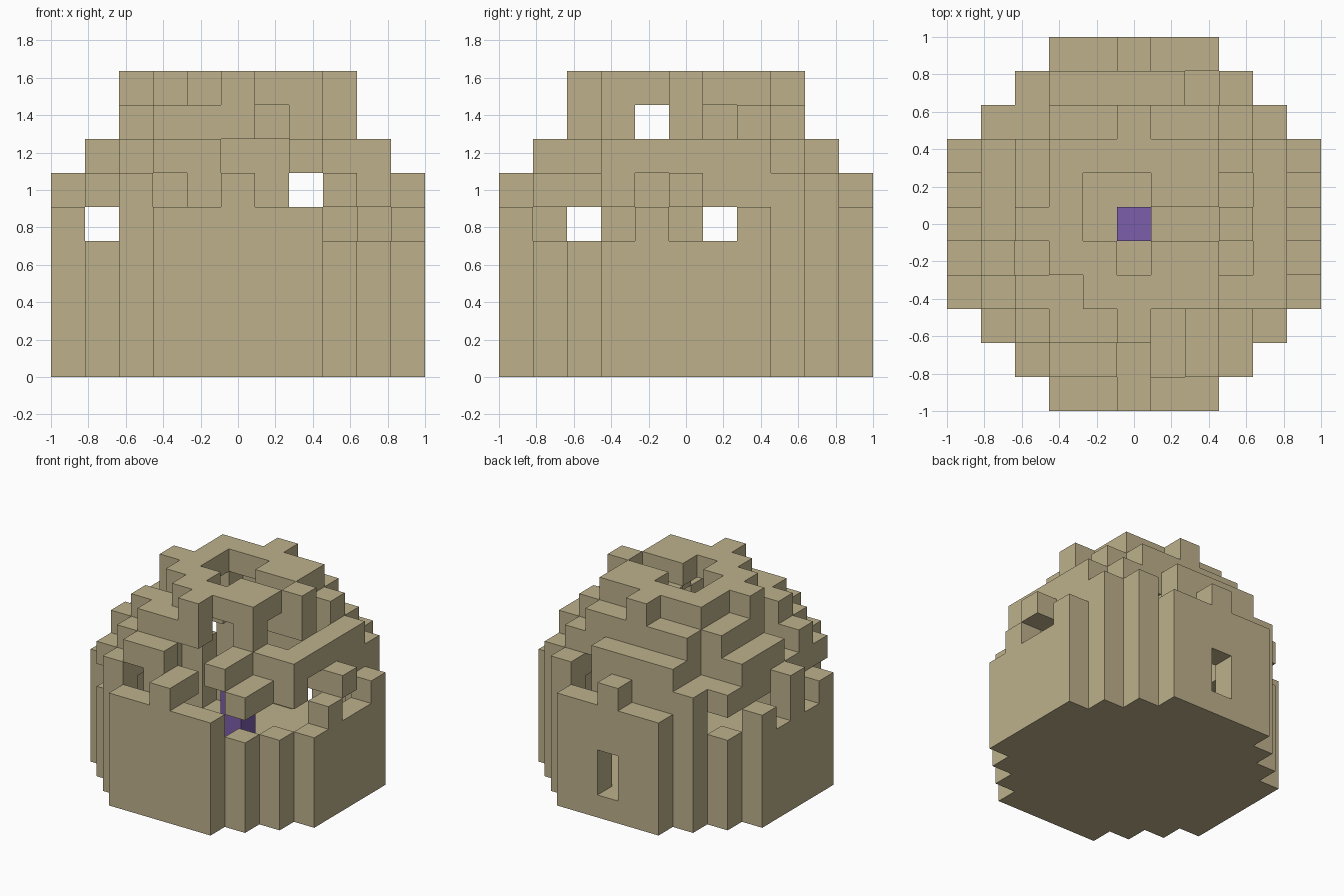
import bpy, bmesh
from mathutils import Vector

cube = bpy.data.objects.get("Cube")
if cube:
    bpy.data.objects.remove(cube)

S = 2 / 11  # block size


def material(name, rgb):
    m = bpy.data.materials.new(name)
    m.use_nodes = True
    m.diffuse_color = (*rgb, 1)
    bsdf = m.node_tree.nodes["Principled BSDF"]
    bsdf.inputs["Base Color"].default_value = (*rgb, 1)
    bsdf.inputs["Roughness"].default_value = 0.9
    return m


stone = material("sandy stone", (0.51, 0.44, 0.26))
purple = material("purple", (0.2, 0.11, 0.4))


def disc(limit):
    """Grid cells inside a stepped circle."""
    r = range(-5, 6)
    return {(i, j) for i in r for j in r if i * i + j * j <= limit}


def rim(cells):
    """Cells of a disc that touch its outside."""
    return {(i, j) for i, j in cells
            if not {(i + 1, j), (i - 1, j), (i, j + 1), (i, j - 1)} <= cells}


def corners(a, b):
    """A cell and its mirror images."""
    return {(x * a, y * b) for x in (-1, 1) for y in (-1, 1)}


def layer(cells, k):
    return {(i, j, k) for i, j in cells}


base = disc(29)
ring = rim(base)
arms5 = corners(5, 0) | corners(0, 5)
arms3 = corners(3, 0) | corners(0, 3)

# Floor and round wall, with a doorway at the back
floor = layer(base, 0)
wall = set().union(*(layer(ring, k) for k in range(1, 5)))
wall -= {(0, 5, 1), (0, 5, 2)}
# Broken wall top
wall -= layer({(3, -4), (4, -3), (5, -2), (5, 0), (5, 1),
               (-5, 1), (-5, -1), (-4, -3), (-4, 3)}, 4)

# Lower tier with four merlons
side4 = {(s * 4, j) for s in (-1, 1) for j in range(-3, 4)}
end4 = {(i, s * 4) for s in (-1, 1) for i in range(-3, 4)}
tier_low = side4 | end4 | corners(3, 3) | arms5 | {(3, -2)}
tier_low -= {(2, 4), (2, -4), (1, -4), (-2, -4), (4, -3), (4, -1)}

# Middle tier
middle = rim(disc(20)) | corners(3, 2) | corners(2, 3)
middle -= {(2, 4), (0, -4), (1, -4), (3, -3), (-3, 3), (-4, -1)}

# Upper tier
upper = rim(disc(13)) | corners(2, 2) | arms3 | {(1, 0), (2, 0)}
upper -= {(3, 1), (3, -1), (3, -2), (2, -3), (1, -3), (-3, -1)}

# Cap with an irregular skylight
cap = disc(9) - {(0, 0), (-1, 0), (-1, 1), (0, 1), (0, -1),
                 (1, 0), (2, 0), (-2, -2)}

parts = {
    "floor": floor,
    "round_wall": wall,
    "lower_dome_tier": layer(tier_low, 5),
    "middle_dome_tier": layer(middle, 6),
    "upper_dome_tier": layer(upper, 7),
    "dome_cap": layer(cap, 8),
    "center_pillar": {(0, 0, k) for k in range(1, 4)},
}
solid = set().union(*parts.values())
axes = [Vector(v) for v in ((1, 0, 0), (0, 1, 0), (0, 0, 1))]


def build(name, cells, mat):
    """Make the outer faces of a group of blocks."""
    bm = bmesh.new()
    for c in sorted(cells):
        center = Vector(c) + axes[2] / 2
        for a in range(3):
            for s in (-1, 1):
                n = axes[a] * s
                if tuple(int(v) for v in Vector(c) + n) in solid:
                    continue
                u, v = axes[(a + 1) % 3] / 2, axes[(a + 2) % 3] / 2 * s
                mid = center + n / 2
                bm.faces.new([bm.verts.new((mid + p) * S)
                              for p in (-u - v, u - v, u + v, v - u)])
    bmesh.ops.remove_doubles(bm, verts=bm.verts, dist=0.001)
    bmesh.ops.dissolve_limit(bm, angle_limit=0.01,
                             verts=bm.verts, edges=bm.edges)
    mesh = bpy.data.meshes.new(name)
    bm.to_mesh(mesh)
    bm.free()
    mesh.materials.append(mat)
    obj = bpy.data.objects.new(name, mesh)
    bpy.context.collection.objects.link(obj)


for name, cells in parts.items():
    build(name, cells, purple if name == "center_pillar" else stone)
